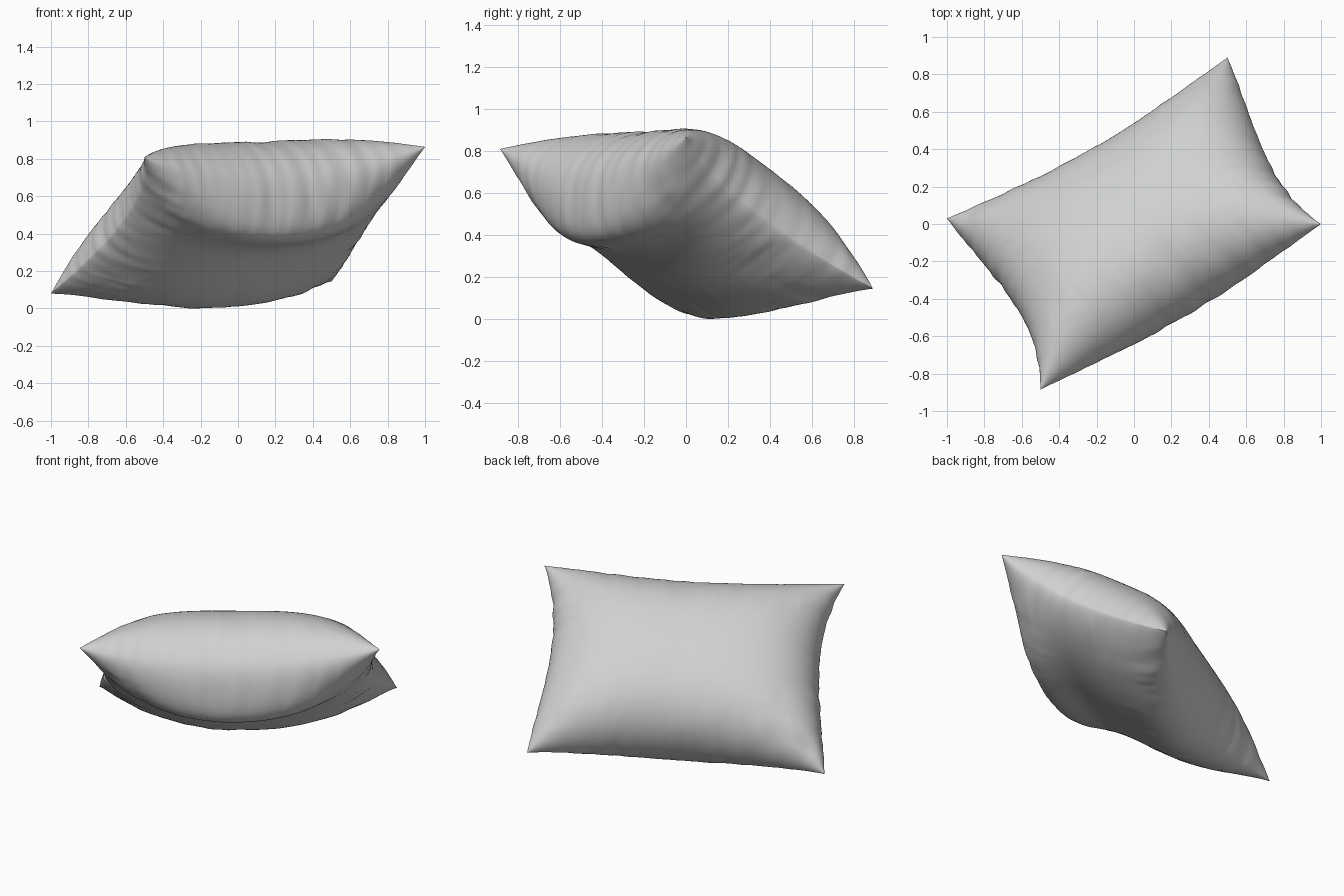
import bpy, bmesh, math
from mathutils import Vector, noise

if "Cube" in bpy.data.objects:
    bpy.data.objects.remove(bpy.data.objects["Cube"])

# Seam corners of the tilted pillow (low-left, low-back, high-right, high-front)
A, B = Vector((-1, .03, .08)), Vector((.5, .89, .145))
C, D = Vector((1, 0, .865)), Vector((-.5, -.885, .81))
N = (C - A).cross(D - B).normalized()
if N.z < 0:
    N = -N
NU, NV = 150, 110


def wrinkle(s, t, seed):
    """Gathers running inward from each seam, fading in and out along it."""
    a, b = abs(s), abs(t)
    patch = .5 + noise.noise(Vector((s * 2.5, t * 2.5, seed + 50)))
    along_t = noise.noise(Vector((s * 8 + t, t * 1.6, seed)))
    along_t += .5 * noise.noise(Vector((s * 17 - 2 * t, t * 2, seed + 5)))
    along_s = noise.noise(Vector((s * 1.6, t * 6 + s, seed + 9)))
    along_s += .5 * noise.noise(Vector((s * 2, t * 14 - 2 * s, seed + 14)))
    wt = b ** 2.5 * (1 - b ** 8) * (1 - a ** 6)
    ws = a ** 4 * (1 - a ** 10) * (1 - b ** 6)
    return .025 * patch * (along_t * wt + along_s * ws)


def point(s, t, side):
    # seam outline is pulled inward midway along every edge, with small puckers
    ps = .009 * noise.noise(Vector((3, t * 9, s))) * s ** 4 * (1 - t ** 4)
    pt = .009 * noise.noise(Vector((s * 11, 7, t))) * t ** 4 * (1 - s ** 4)
    inset_u = (.09 if s > 0 else .105) * (1 - t * t) * (1 + .6 * t)
    inset_v = (.085 if t > 0 else .165) * (1 - s * s)
    u, v = s * (1 - inset_u) + ps, t * (1 - inset_v) + pt
    p = ((A * (1 - u) + B * (1 + u)) * (1 - v) + (D * (1 - u) + C * (1 + u)) * (1 + v)) / 4
    # the seams sag between the corners
    sag = -.08 * (1 - s * s) - .04 * (1 - t * t) * s * s
    if side > 0:  # domed top
        h = .395 * math.sqrt(max(0, (1 - abs(s) ** 2.9) * (1 - abs(t) ** 2.5)))
    else:         # underside: fat roll along the high edge, tapering sides at the low edge
        k = (t + 1) / 2
        h = .22 * (1 - .2 * t) + .15 * math.exp(-((t - .72) / .32) ** 2) * (1 - s * s)
        h *= max(0, 1 - abs(s) ** (1.8 + 1.5 * k)) ** (.85 - .35 * k)
        h *= math.sqrt(max(0, 1 - t ** 4))
    h += wrinkle(s, t, 2.3 if side > 0 else 31.7)
    return p + N * (side * max(h, 0) + sag)


# Two inflated panels, welded along the seam
bm = bmesh.new()
for side in (1, -1):
    rows = []
    for j in range(NV + 1):
        t = math.sin(math.pi * (j / NV - .5))
        rows.append([bm.verts.new(point(math.sin(math.pi * (i / NU - .5)), t, side))
                     for i in range(NU + 1)])
    for r0, r1 in zip(rows, rows[1:]):
        for i in range(NU):
            bm.faces.new((r0[i], r0[i + 1], r1[i + 1], r1[i]))
bmesh.ops.remove_doubles(bm, verts=bm.verts, dist=.0002)
bmesh.ops.recalc_face_normals(bm, faces=bm.faces)
low = min(v.co.z for v in bm.verts)
bmesh.ops.translate(bm, verts=bm.verts, vec=(0, 0, -low))

mesh = bpy.data.meshes.new("pillow")
bm.to_mesh(mesh)
bm.free()
for f in mesh.polygons:
    f.use_smooth = True
pillow = bpy.data.objects.new("pillow", mesh)
bpy.context.collection.objects.link(pillow)

fabric = bpy.data.materials.new("light grey fabric")
fabric.diffuse_color = (.63, .64, .635, 1)
fabric.use_nodes = True
fabric.node_tree.nodes["Principled BSDF"].inputs["Base Color"].default_value = fabric.diffuse_color
mesh.materials.append(fabric)
